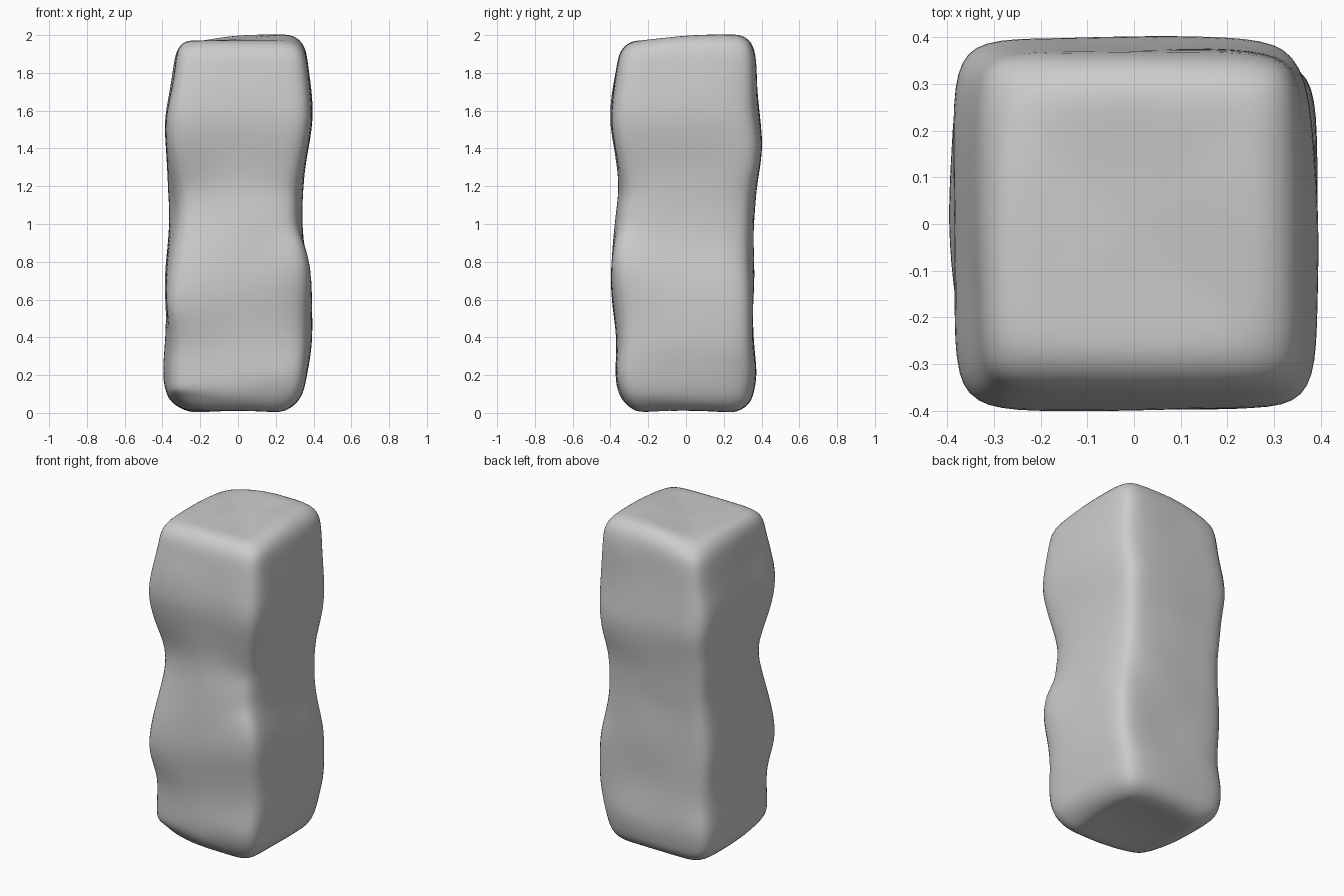
import bpy
import bmesh
import math
from mathutils import Vector, noise

default_cube = bpy.data.objects.get("Cube")
if default_cube:
    bpy.data.objects.remove(default_cube, do_unlink=True)

# Pillar outline: height, then the extents to -x, +x, -y, +y
PROFILE = [
    (-.005, .27, .25, .27, .28),
    (.05, .355, .32, .33, .345),
    (.12, .39, .355, .37, .365),
    (.22, .405, .37, .385, .385),
    (.36, .39, .395, .375, .365),
    (.50, .385, .395, .385, .36),
    (.65, .395, .40, .405, .365),
    (.78, .39, .38, .405, .365),
    (.92, .37, .345, .39, .36),
    (1.06, .365, .34, .375, .365),
    (1.18, .375, .345, .36, .375),
    (1.30, .385, .355, .37, .395),
    (1.43, .395, .38, .39, .41),
    (1.56, .395, .40, .41, .395),
    (1.70, .365, .395, .395, .385),
    (1.82, .345, .38, .375, .38),
    (1.92, .33, .36, .355, .365),
    (1.972, .285, .29, .29, .30),
]

# Worn hollows: centre, radius, depth
HOLLOWS = [
    ((-.34, -.34, 1.12), .29, .085),
    ((.33, -.34, 1.20), .16, .03),
    ((.33, -.34, .96), .16, .02),
    ((.36, -.36, .42), .22, .03),
    ((-.37, -.36, .27), .27, .065),
    ((.36, .36, 1.62), .25, .025),
    ((.36, .36, 1.10), .2, .01),
    ((.36, .36, .82), .22, .04),
    ((.36, .36, .15), .22, .025),
    ((-.36, .36, .40), .2, .02),
    ((.10, -.37, .10), .1, .025),
]


def unit_ring():
    """Chamfered square with five points on each gently bowed side."""
    points = []
    for side in range(4):
        c, s = math.cos(side * math.pi / 2), math.sin(side * math.pi / 2)
        for t in (-.84, -.45, 0, .45, .84):
            bow = 1 - .025 * t * t
            points.append((bow * c - t * s, bow * s + t * c))
    return points


def wear(p):
    """Push a wall point inward by broad dents and worn hollows."""
    dent = .02 * max(0, noise.noise(p * 4 + Vector((3, 7, 1))) + .15)
    for centre, radius, depth in HOLLOWS:
        dent += depth * max(0, 1 - (p - Vector(centre)).length / radius)
    return p - Vector((p.x, p.y, 0)).normalized() * dent


def ring_points(row, shrink=1):
    z, left, right, front, back = row
    points = []
    for u, v in unit_ring():
        x = u * (right if u > 0 else left) * shrink
        y = v * (back if v > 0 else front) * shrink
        p = Vector((x, y, z))
        if z > 1.9:
            # Top rises toward the back left corner, with a worn back right one
            p.z += .032 * min(1, max(0, (x + y) / .3))
            p.z -= .15 * max(0, y - x - .4)
        elif z < .1:
            # Underside is hollow and lifts at the front right corner
            p = wear(p)
            p.z += .25 * max(0, -x - y - .4)
            if z < 0:
                p.z += .12 * (.37 - math.hypot(x, y))
        else:
            p = wear(p)
            p.z += .03 * noise.noise(p * 5)
            if y < -.25:
                # The lower front ridge climbs toward +x
                p.z += .3 * x * max(0, 1 - abs(z - .75) / .4)
        points.append(p)
    return points


def bridge(bm, lower, upper):
    count = len(lower)
    for i in range(count):
        j = (i + 1) % count
        bm.faces.new((lower[i], lower[j], upper[j], upper[i]))


# Rings from the underside centre, up the walls, to the top centre
bm = bmesh.new()
rings = [ring_points(PROFILE[0], s) for s in (.35, .75)]
rings += [ring_points(row) for row in PROFILE]
rings += [ring_points(PROFILE[-1], s) for s in (.75, .35)]
loops = [[bm.verts.new(p) for p in points] for points in rings]
for lower, upper in zip(loops, loops[1:]):
    bridge(bm, lower, upper)
bm.faces.new(list(reversed(loops[0])))
bm.faces.new(loops[-1])
bmesh.ops.recalc_face_normals(bm, faces=bm.faces[:])

mesh = bpy.data.meshes.new("stone_pillar")
bm.to_mesh(mesh)
bm.free()
pillar = bpy.data.objects.new("stone_pillar", mesh)
bpy.context.collection.objects.link(pillar)

# Plain grey stone
stone = bpy.data.materials.new("grey_stone")
stone.use_nodes = True
color = (.6, .6, .6, 1)
stone.diffuse_color = color
stone.node_tree.nodes["Principled BSDF"].inputs["Base Color"].default_value = color
mesh.materials.append(stone)

# Soft worn surface
smooth = pillar.modifiers.new("worn_surface", 'SUBSURF')
smooth.levels = 2
smooth.render_levels = 2
for polygon in mesh.polygons:
    polygon.use_smooth = True
